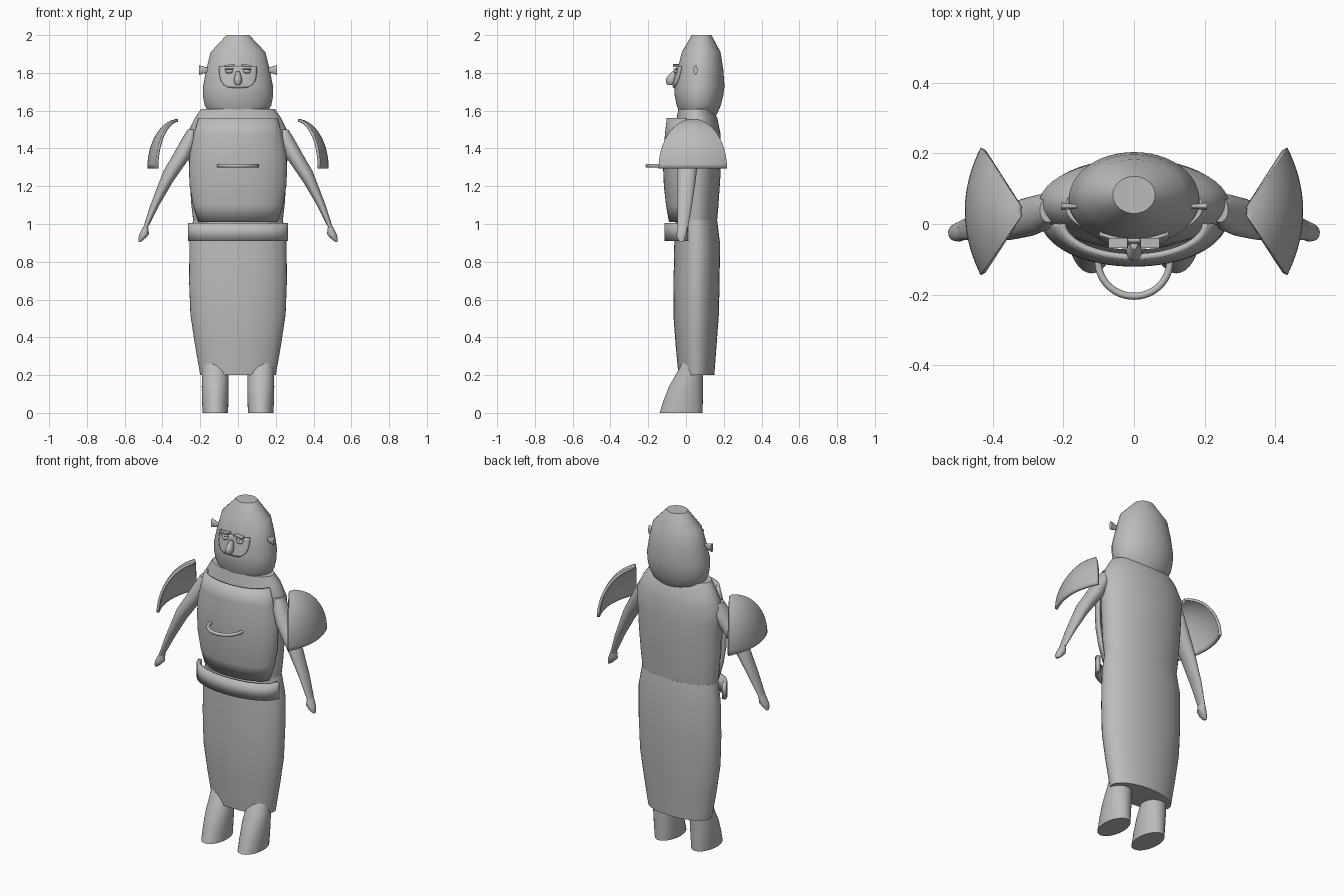
import bpy, bmesh, math
from math import sin, cos, pi, radians

cube = bpy.data.objects.get("Cube")
if cube:
    bpy.data.objects.remove(cube, do_unlink=True)

grey = bpy.data.materials.new("plain grey")
grey.use_nodes = True
grey.diffuse_color = (0.5, 0.5, 0.5, 1)
grey.node_tree.nodes["Principled BSDF"].inputs["Base Color"].default_value = (0.5, 0.5, 0.5, 1)


def finish(name, bm, angle=40):
    me = bpy.data.meshes.new(name)
    bm.to_mesh(me)
    bm.free()
    me.materials.append(grey)
    me.shade_smooth()
    me.set_sharp_from_angle(angle=radians(angle))
    ob = bpy.data.objects.new(name, me)
    bpy.context.collection.objects.link(ob)
    return ob


def loft(name, rings, side=1, n=40):
    """Closed body through oval slices given as (z, x0, x1, y0, y1)."""
    bm = bmesh.new()
    loops = []
    for z, x0, x1, y0, y1 in rings:
        cx, rx, cy, ry = (x0 + x1) / 2, (x1 - x0) / 2, (y0 + y1) / 2, (y1 - y0) / 2
        loops.append([bm.verts.new((side * (cx + rx * cos(2 * pi * i / n)),
                                    cy + ry * sin(2 * pi * i / n), z)) for i in range(n)])
    for a, b in zip(loops, loops[1:]):
        for i in range(n):
            j = (i + 1) % n
            bm.faces.new((a[i], a[j], b[j], b[i]))
    bm.faces.new(loops[0])
    bm.faces.new(loops[-1])
    bmesh.ops.recalc_face_normals(bm, faces=bm.faces)
    return finish(name, bm)


def body(name, rings):
    """Centred loft from (z, half width, front, back)."""
    return loft(name, [(z, -w, w, f, b) for z, w, f, b in rings], n=48)


def sheet(name, point, nu, nv, thickness):
    """Curved plate: point(u, v) for u, v in 0..1, thickened inwards."""
    bm = bmesh.new()
    g = [[bm.verts.new(point(i / nu, j / nv)) for i in range(nu + 1)] for j in range(nv + 1)]
    for j in range(nv):
        for i in range(nu):
            bm.faces.new((g[j][i], g[j][i + 1], g[j + 1][i + 1], g[j + 1][i]))
    ob = finish(name, bm)
    mod = ob.modifiers.new("thickness", "SOLIDIFY")
    mod.thickness = thickness
    mod.offset = -1
    return ob


def wrap(name, rings, thickness):
    """Front half-oval plate through (z, half width, front, edge), evenly spaced."""
    def point(u, v):
        z, w, f, e = rings[round(v * (len(rings) - 1))]
        t = (u - 0.5) * pi
        return (w * sin(t), e - (e - f) * cos(t), z)
    return sheet(name, point, 32, len(rings) - 1, thickness)


def blob(name, loc, scale, tilt=0, box=False):
    bm = bmesh.new()
    if box:
        bmesh.ops.create_cube(bm, size=2)
    else:
        bmesh.ops.create_uvsphere(bm, u_segments=20, v_segments=12, radius=1)
    ob = finish(name, bm)
    ob.location, ob.scale, ob.rotation_euler = loc, scale, (0, tilt, 0)
    return ob


# Head, torso and skirt
body("head", [(1.56, .11, -.02, .15), (1.59, .155, -.035, .168), (1.63, .177, -.05, .185),
              (1.68, .186, -.06, .197), (1.73, .185, -.063, .204), (1.82, .168, -.045, .197),
              (1.91, .145, -.022, .183), (2.0, .06, .03, .135)])
body("torso", [(1.0, .235, -.055, .163), (1.1, .247, -.065, .172), (1.25, .257, -.07, .182),
               (1.38, .263, -.07, .186), (1.48, .268, -.065, .182), (1.56, .228, -.05, .166),
               (1.61, .195, -.04, .14)])
body("skirt", [(.2, .2, -.04, .15), (.36, .228, -.055, .162), (.52, .252, -.067, .174),
               (.7, .259, -.066, .178), (.9, .257, -.062, .18), (1.02, .238, -.055, .165)])

# Front plates and handle
wrap("chest_plate", [(1.01, .21, -.09, 0), (1.1, .238, -.106, .004), (1.2, .256, -.117, .006),
                     (1.29, .26, -.121, .006), (1.38, .255, -.12, .005), (1.47, .235, -.112, .003),
                     (1.56, .21, -.102, 0)], .018)
wrap("belt", [(.91, .265, -.115, .01), (1.005, .265, -.115, .01)], .02)

curve = bpy.data.curves.new("chest_handle", "CURVE")
curve.dimensions = "3D"
curve.bevel_depth = .01
curve.bevel_resolution = 3
curve.use_fill_caps = True
curve.materials.append(grey)
spline = curve.splines.new("POLY")
spline.points.add(24)
for i, p in enumerate(spline.points):
    p.co = (-.102 * cos(pi * i / 24), -.105 - .1 * sin(pi * i / 24), 1.308, 1)
spline.use_smooth = True
bpy.context.collection.objects.link(bpy.data.objects.new("chest_handle", curve))


# Face mask and nose
def mask_point(u, v):
    z = 1.722 + .113 * v
    w = .1 * math.sqrt(1 - .75 * (1 - v) ** 4)
    x = w * (2 * u - 1)
    front = -.066 + .018 * max(0, (z - 1.73) / .09)
    return (x, front - .005 + .12 * (1 - math.sqrt(1 - (x / .18) ** 2)), z)


sheet("face_mask", mask_point, 16, 8, .009)
loft("nose", [(1.735, -.01, .01, -.098, -.07), (1.748, -.02, .02, -.105, -.055),
              (1.768, -.022, .022, -.106, -.05), (1.785, -.016, .016, -.095, -.045),
              (1.808, -.01, .01, -.072, -.04)], n=20)

for s, label in ((1, "left"), (-1, "right")):
    # Eyes, brows and ears
    blob(label + "_eye", (s * .047, -.05, 1.808), (.02, .016, .012))
    blob(label + "_eyelid", (s * .047, -.05, 1.82), (.025, .017, .004), s * .08)
    blob(label + "_brow", (s * .045, -.054, 1.839), (.027, .014, .005), s * .1, True)
    bm = bmesh.new()
    bmesh.ops.create_cone(bm, cap_ends=True, segments=20, radius1=.012, radius2=.026, depth=.05)
    ear = finish(label + "_ear", bm)
    ear.location = (s * .182, .05, 1.815)
    ear.rotation_euler = (0, s * pi / 2, 0)
    ear.scale = (1, .42, 1)

    # Arms and hands
    loft(label + "_arm", [(.98, .478, .502, -.045, .01), (1.1, .417, .464, -.045, .032),
                          (1.22, .347, .418, -.045, .05), (1.28, .305, .395, -.045, .057),
                          (1.36, .25, .348, -.035, .075), (1.44, .22, .303, -.02, .085),
                          (1.5, .22, .267, .005, .075)], s, 24)
    loft(label + "_hand", [(.906, .513, .527, -.035, -.012), (.925, .49, .527, -.048, -.002),
                           (.945, .471, .523, -.05, .004), (.97, .474, .51, -.047, .008),
                           (.99, .477, .499, -.04, .008)], s, 20)

    # Leaning feet
    loft(label + "_foot", [(0, .053, .187, -.14, .088), (.07, .05, .191, -.117, .089),
                           (.14, .049, .192, -.09, .09), (.21, .051, .19, -.05, .09),
                           (.28, .056, .186, -.012, .09)], s, 32)

    # Shoulder guard: a fan-shaped slice of a dome
    def guard_point(u, v):
        a = radians(90 - 86 * v)
        t = sin((u - .5) * pi)
        return (s * (.31 + sin(a) * (.17 - .045 * t * t)),
                .036 + s * .181 * sin(a) * t, 1.295 + .262 * cos(a))

    sheet(label + "_shoulder_guard", guard_point, 20, 18, .015)
